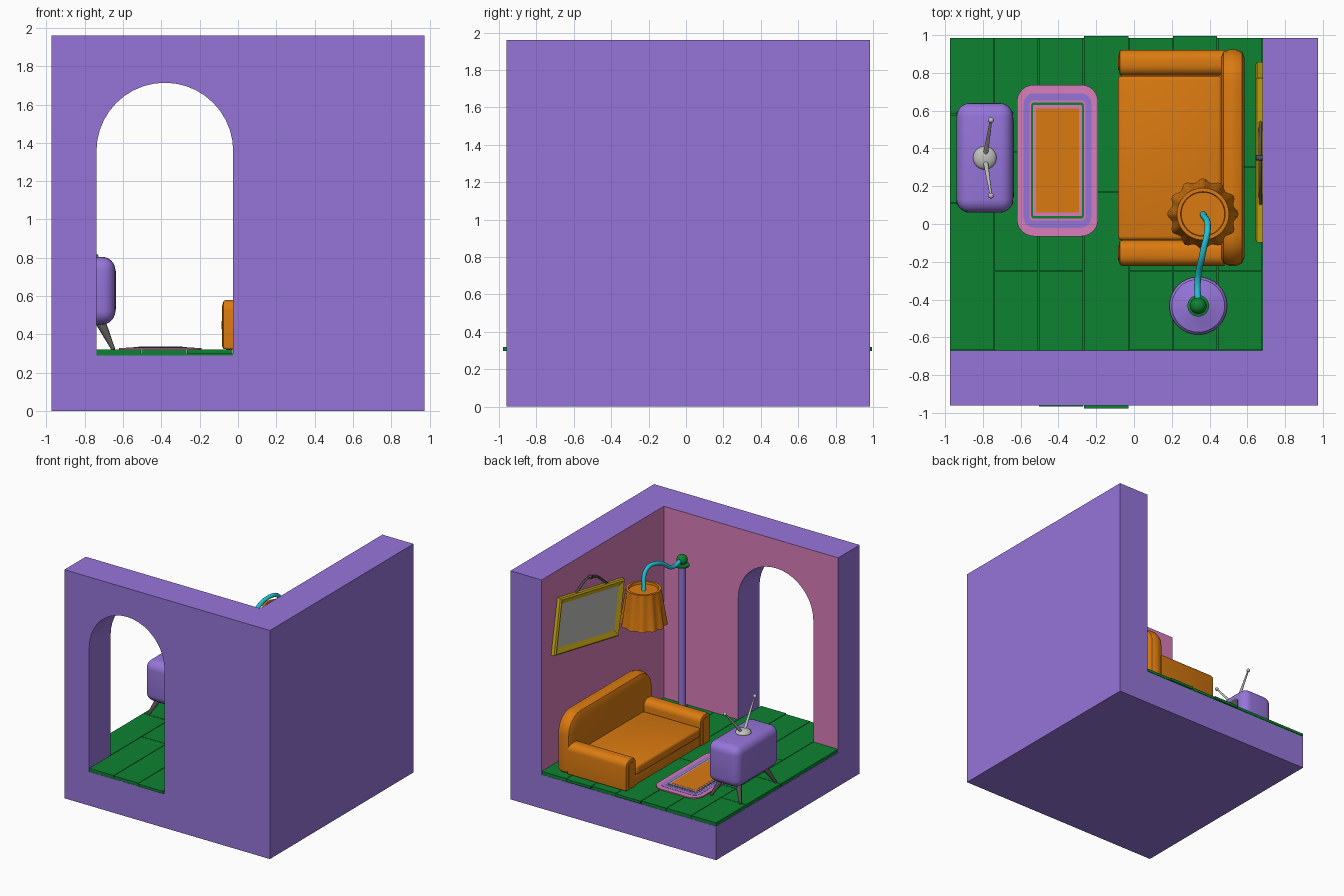
import bpy, bmesh, math
from mathutils import Vector, Matrix

if "Cube" in bpy.data.objects:
    bpy.data.objects.remove(bpy.data.objects["Cube"])

def mat(name, r, g, b):
    m = bpy.data.materials.new(name)
    lin = [((c / 255 + 0.055) / 1.055) ** 2.4 if c > 10 else c / 255 / 12.92 for c in (r, g, b)]
    m.diffuse_color = (*lin, 1)
    m.use_nodes = True
    m.node_tree.nodes["Principled BSDF"].inputs["Base Color"].default_value = m.diffuse_color
    return m

PURPLE = mat("purple", 150, 117, 218)
PINK = mat("pink", 216, 125, 184)
GREEN = mat("green", 14, 130, 50)
ORANGE = mat("orange", 218, 122, 16)
YELLOW = mat("yellow", 205, 172, 20)
CYAN = mat("cyan", 33, 195, 215)
GREY = mat("light grey", 192, 192, 190)
DARK = mat("dark grey", 88, 84, 84)

def finish(name, bm, mats, smooth=True):
    bmesh.ops.recalc_face_normals(bm, faces=bm.faces)
    me = bpy.data.meshes.new(name)
    bm.to_mesh(me)
    bm.free()
    ob = bpy.data.objects.new(name, me)
    bpy.context.collection.objects.link(ob)
    for m in mats if isinstance(mats, (list, tuple)) else [mats]:
        me.materials.append(m)
    if smooth:
        bpy.ops.object.select_all(action='DESELECT')
        ob.select_set(True)
        bpy.context.view_layer.objects.active = ob
        bpy.ops.object.shade_smooth_by_angle(angle=math.radians(35))
    return ob

def box(name, lo, hi, m, bevel=0, seg=4):
    bm = bmesh.new()
    bmesh.ops.create_cube(bm, size=1)
    for v in bm.verts:
        v.co = Vector([(a + b) / 2 + c * (b - a) for a, b, c in zip(lo, hi, v.co)])
    if bevel:
        bmesh.ops.bevel(bm, geom=bm.edges[:], offset=bevel, segments=seg, profile=0.5, affect='EDGES')
    return finish(name, bm, m, bevel > 0)

def loft(name, rings, m, smooth=True, last_mat=0):
    """Skin closed rings of points and cap both ends."""
    bm = bmesh.new()
    rv = [[bm.verts.new(p) for p in r] for r in rings]
    n = len(rv[0])
    for a, b in zip(rv, rv[1:]):
        for i in range(n):
            bm.faces.new((a[i], a[(i + 1) % n], b[(i + 1) % n], b[i]))
    bm.faces.new(rv[0])
    bm.faces.new(rv[-1]).material_index = last_mat
    return finish(name, bm, m, smooth)

def circle(c, r, z, n=32, wave=0, lobes=12):
    return [(c[0] + (r + wave * math.cos(lobes * t)) * math.cos(t),
             c[1] + (r + wave * math.cos(lobes * t)) * math.sin(t), z)
            for t in (2 * math.pi * i / n for i in range(n))]

def rounded(x0, x1, y0, y1, r, n=6):
    """Rounded rectangle outline; r may be a pair (lower corners, upper corners)."""
    lo, up = r if isinstance(r, tuple) else (r, r)
    out = []
    for k, (cx, cy, q) in enumerate([(x1 - up, y1 - up, up), (x0 + up, y1 - up, up),
                                     (x0 + lo, y0 + lo, lo), (x1 - lo, y0 + lo, lo)]):
        for i in range(n + 1):
            t = math.pi / 2 * (k + i / n)
            out.append((cx + q * math.cos(t), cy + q * math.sin(t)))
    return out

def rod(name, p0, p1, r0, r1, m, n=12):
    p0, p1 = Vector(p0), Vector(p1)
    q = (p1 - p0).to_track_quat('Z', 'Y')
    ring = lambda p, r: [p + q @ Vector(c) for c in circle((0, 0), r, 0, n)]
    return loft(name, [ring(p0, r0), ring(p1, r1)], m)

def ball(name, c, r, m, flat=1):
    bm = bmesh.new()
    bmesh.ops.create_uvsphere(bm, u_segments=24, v_segments=14, radius=r)
    for v in bm.verts:
        v.co = Vector((v.co.x, v.co.y, v.co.z * flat)) + Vector(c)
    return finish(name, bm, m)

def tube(name, pts, r, m):
    cu = bpy.data.curves.new(name, 'CURVE')
    cu.dimensions = '3D'
    cu.bevel_depth, cu.bevel_resolution, cu.use_fill_caps = r, 3, True
    sp = cu.splines.new('BEZIER')
    sp.bezier_points.add(len(pts) - 1)
    for b, p in zip(sp.bezier_points, pts):
        b.co = p
        b.handle_left_type = b.handle_right_type = 'AUTO'
    sp.resolution_u = 8
    ob = bpy.data.objects.new(name, cu)
    bpy.context.collection.objects.link(ob)
    cu.materials.append(m)
    bpy.ops.object.select_all(action='DESELECT')
    ob.select_set(True)
    bpy.context.view_layer.objects.active = ob
    bpy.ops.object.convert(target='MESH')

# Room shell: base slab, front wall with arched doorway, right wall
F = 0.29
box("base_slab", (-0.975, -0.96, 0), (0.975, 0.985, F), PURPLE)
AX, AR, AZ = -0.382, 0.357, 1.357
arch = [(AX + AR * math.cos(t), AZ + AR * math.sin(t))
        for t in (math.pi * (1 - i / 20) for i in range(21))]
prof = ([(-0.975, F), (AX - AR, F)] + arch + [(AX + AR, F), (0.975, F), (0.975, 1.96), (-0.975, 1.96)])
front = loft("front_wall", [[(x, y, z) for x, z in prof] for y in (-0.96, -0.67)],
             [PURPLE, PINK], False, 1)
right = box("right_wall", (0.68, -0.67, F), (0.975, 0.985, 1.96), [PURPLE, PINK])
for p in right.data.polygons:
    if p.normal.x < -0.9:
        p.material_index = 1

# Floor planks with staggered joints, three of them running through the doorway
box("subfloor", (-0.973, -0.67, F), (0.68, 0.983, 0.3), GREEN)
box("doorway_subfloor", (AX - AR, -0.958, F), (AX + AR, -0.67, 0.3), GREEN)
edges = [-0.977, -0.74, -0.505, -0.268, -0.027, 0.205, 0.442, 0.68]
joints = [(0.11, 0.58), (-0.25, 0.38), (-0.25, 0.17), (0.17,), (-0.25, 0.4), (-0.25, 0.5), (-0.25, 0.3)]
for i, js in enumerate(joints):
    ys = [(-0.962, -0.967, -0.98)[i - 1] if 1 <= i <= 3 else -0.67, *js, 0.997 if i in (3, 5) else 0.988]
    for j, (a, b) in enumerate(zip(ys, ys[1:])):
        box(f"floor_plank_{i}_{j}", (edges[i] + 0.002, a + 0.002, 0.298),
            (edges[i + 1] - 0.002, b - 0.002, 0.32), GREEN)

# Rug: concentric plates, each a little higher
for k, (inset, m) in enumerate([(0, PINK), (0.036, PURPLE), (0.066, PINK), (0.075, GREEN),
                                (0.085, PINK), (0.1, ORANGE)]):
    o = rounded(-0.62 + inset, -0.19 - inset, -0.065 + inset * 1.25, 0.737 - inset * 1.25,
                max(0.09 - inset, 0.008))
    loft(f"rug_band_{k}", [[(x, y, z) for x, y in o] for z in (0.32, 0.329 + 0.0015 * k)], m)

# Sofa
box("sofa_base", (-0.07, -0.1, 0.322), (0.5, 0.8, 0.415), ORANGE, 0.012, 2)
box("sofa_cushion", (-0.085, -0.085, 0.41), (0.465, 0.783, 0.49), ORANGE, 0.02, 3)
back = lambda d, x: [(x, y, z) for y, z in rounded(-0.222 + d, 0.925 - d, 0.322 + d / 2, 0.82 - d,
                                                  (0.03, 0.17 - d))]
loft("sofa_backrest", [back(0.045, 0.46), back(0.013, 0.474), back(0, 0.505), back(0, 0.54),
                       back(0.013, 0.572), back(0.045, 0.585)], ORANGE)
for side, y0 in (("near", 0.785), ("far", -0.222)):
    arm = lambda d, x: [(x, y, z) for y, z in rounded(y0 + d, y0 + 0.137 - d, 0.322 + d / 2, 0.58 - d,
                                                      (0.012, 0.055 - d))]
    loft(f"sofa_arm_{side}", [arm(0.02, -0.08), arm(0.005, -0.075), arm(0, -0.06), arm(0, 0.48)], ORANGE)
    # front panel of the arm
    loft(f"sofa_arm_panel_{side}", [arm(0.03, -0.084), arm(0.03, -0.07)], ORANGE)

# Television on splayed legs with two aerials
box("tv_body", (-0.94, 0.06, 0.452), (-0.64, 0.64, 0.805), PURPLE, 0.07, 6)
scr = rounded(0.14, 0.56, 0.53, 0.73, 0.04)
loft("tv_screen", [[(x, y, z) for y, z in scr] for x in (-0.645, -0.636)], DARK)
for sx in (-1, 1):
    for sy in (-1, 1):
        rod(f"tv_leg_{sx}_{sy}", (-0.79 + 0.07 * sx, 0.35 + 0.17 * sy, 0.47),
            (-0.79 + 0.14 * sx, 0.35 + 0.24 * sy, 0.32), 0.028, 0.01, DARK)
ball("aerial_base", (-0.79, 0.35, 0.805), 0.062, GREY, 0.5)
for s in (-1, 1):
    tip = (-0.757, 0.35 + 0.2 * s, 1.03)
    rod(f"aerial_rod_{s}", (-0.785, 0.35 + 0.025 * s, 0.82), tip, 0.013, 0.006, GREY)
    ball(f"aerial_tip_{s}", tip, 0.015, GREY)

# Floor lamp
L = (0.34, -0.433)
loft("lamp_base", [circle(L, r, z) for r, z in
                   [(0.153, 0.32), (0.153, 0.335), (0.14, 0.35), (0.09, 0.362), (0.045, 0.375), (0.03, 0.4)]], PURPLE)
rod("lamp_pole", (*L, 0.36), (*L, 1.64), 0.03, 0.03, PURPLE, 20)
loft("lamp_collar", [circle(L, r, z) for r, z in
                     [(0.035, 1.625), (0.057, 1.632), (0.057, 1.645), (0.035, 1.652)]], GREEN)
ball("lamp_knob", (*L, 1.685), 0.044, GREEN)
tube("lamp_arm", [(0.34, -0.43, 1.69), (0.337, -0.3, 1.672), (0.365, -0.15, 1.755), (0.39, -0.02, 1.745),
                  (0.365, 0.053, 1.59)], 0.017, CYAN)

# Fluted shade, hollow below, with a lipped lid
S = (0.365, 0.053)
sh = [(0.1, 1.575, 0), (0.162, 1.33, 0.008), (0.17, 1.318, 0.01), (0.178, 1.32, 0.011),
      (0.138, 1.6, 0.003), (0.138, 1.62, 0), (0.118, 1.62, 0), (0.115, 1.6, 0)]
loft("lamp_shade", [circle(S, r, z, 72, w) for r, z, w in sh], ORANGE)

# Crooked picture on the right wall
R = Matrix.Rotation(math.radians(10.4), 3, 'X')
def rect(w, h, x):
    return [R @ Vector((0, a * w, b * h)) + Vector((x, 0.379, 1.416))
            for a, b in ((-1, -1), (1, -1), (1, 1), (-1, 1))]
loft("picture_frame", [rect(0.4425, 0.235, 0.68), rect(0.4425, 0.235, 0.652), rect(0.43, 0.222, 0.642),
                       rect(0.39, 0.182, 0.662)], [YELLOW, GREY], False, 1)
tube("picture_cord", [(0.67, 0.56, 1.67), (0.668, 0.35, 1.745), (0.67, 0.08, 1.58)], 0.009, DARK)
rod("picture_nail", (0.68, 0.35, 1.745), (0.645, 0.35, 1.75), 0.014, 0.014, DARK)
